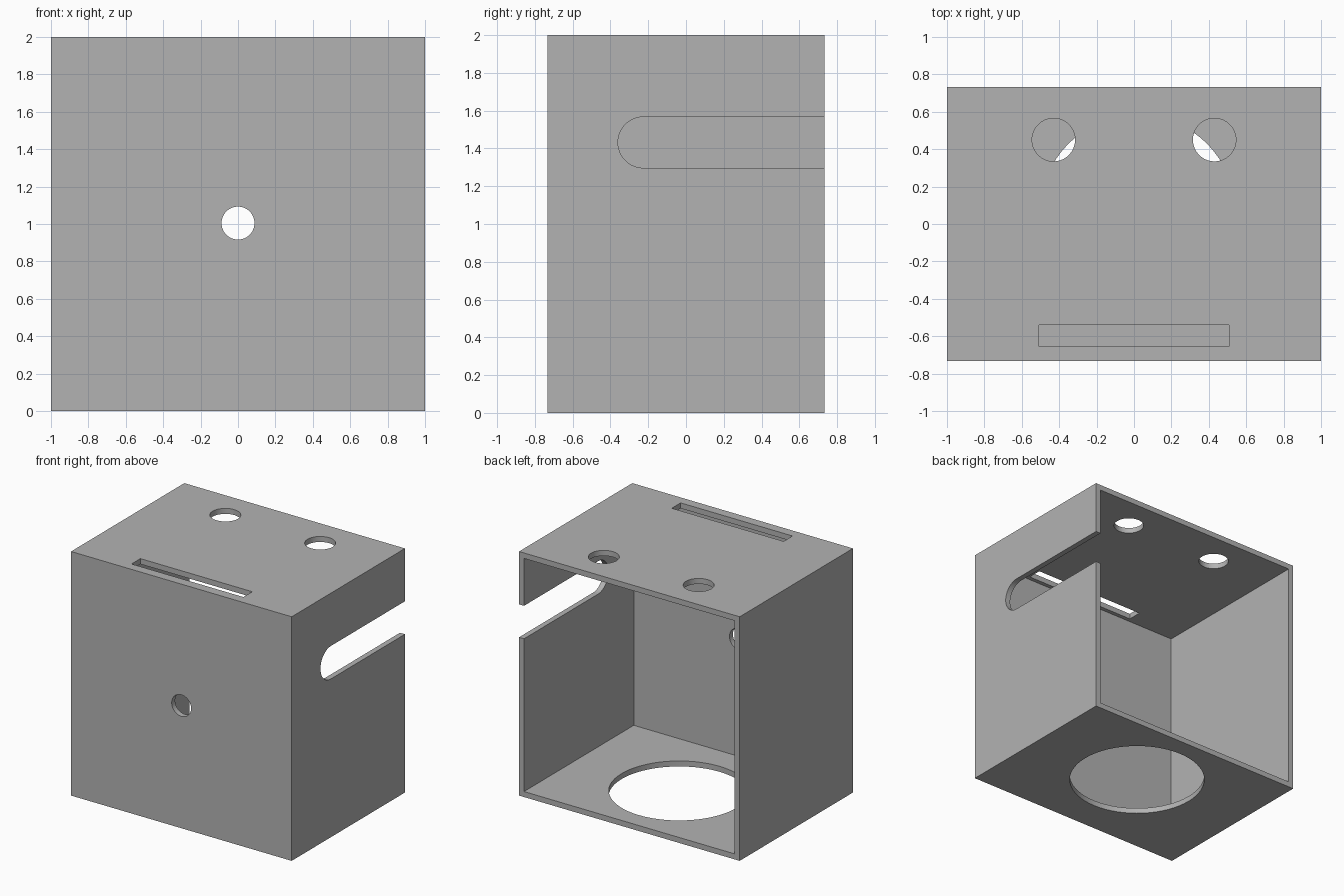
import bpy
import bmesh
from math import radians
from mathutils import Matrix, Vector

W, D, H = 2.0, 1.466, 2.0   # outer size
T = 0.045                   # wall thickness
R_SLOT = 0.135

default = bpy.data.objects.get("Cube")
if default:
    bpy.data.objects.remove(default)

grey = bpy.data.materials.new("plain grey")
grey.use_nodes = True
colour = (0.45, 0.45, 0.45, 1)
grey.diffuse_color = colour
grey.node_tree.nodes["Principled BSDF"].inputs["Base Color"].default_value = colour


def finish(name, bm):
    mesh = bpy.data.meshes.new(name)
    bm.to_mesh(mesh)
    bm.free()
    mesh.materials.append(grey)
    obj = bpy.data.objects.new(name, mesh)
    bpy.context.collection.objects.link(obj)
    return obj


def box(name, low, high):
    low, high = Vector(low), Vector(high)
    bm = bmesh.new()
    matrix = Matrix.Translation((low + high) / 2) @ Matrix.Diagonal((*(high - low), 1))
    bmesh.ops.create_cube(bm, size=1, matrix=matrix)
    return finish(name, bm)


def cylinder(name, centre, radius, axis="Z", length=0.3):
    turn = {"X": Matrix.Rotation(radians(90), 4, "Y"),
            "Y": Matrix.Rotation(radians(90), 4, "X"),
            "Z": Matrix.Identity(4)}[axis]
    bm = bmesh.new()
    bmesh.ops.create_cone(bm, cap_ends=True, segments=64, radius1=radius, radius2=radius,
                          depth=length, matrix=Matrix.Translation(centre) @ turn)
    return finish(name, bm)


# Outer block, then every opening is cut from it
housing = box("housing", (-W / 2, -D / 2, 0), (W / 2, D / 2, H))
cutters = [
    # Hollow inside, open at the back
    box("cavity", (-W / 2 + T, -D / 2 + T, T), (W / 2 - T, D, H - T)),
    # Long slot in the top
    box("top_slot", (-0.507, -0.655, H - 0.2), (0.507, -0.54, H + 0.2)),
    # Small hole in the front, large hole in the floor
    cylinder("front_hole", (0, -D / 2, 1.005), 0.088, "Y"),
    cylinder("floor_hole", (0.02, 0.06, 0), 0.523),
    # Round-ended slot in the left wall, open at the back
    cylinder("side_slot_end", (W / 2, -0.225, 1.432), R_SLOT, "X"),
    box("side_slot", (W / 2 - 0.15, -0.225, 1.432 - R_SLOT),
        (W / 2 + 0.15, D, 1.432 + R_SLOT)),
]
# Pair of round holes in the top
for side in (-1, 1):
    cutters.append(cylinder("top_hole", (side * 0.43, 0.45, H), 0.115))

for cutter in cutters:
    cutter.hide_render = True
    cut = housing.modifiers.new(cutter.name, "BOOLEAN")
    cut.operation = "DIFFERENCE"
    cut.solver = "EXACT"
    cut.object = cutter

# Apply the cuts and drop the cutters
bpy.context.view_layer.update()
evaluated = housing.evaluated_get(bpy.context.evaluated_depsgraph_get())
result = bpy.data.meshes.new_from_object(evaluated)
housing.modifiers.clear()
housing.data = result
result.name = "housing"
for cutter in cutters:
    bpy.data.objects.remove(cutter)

# Smooth hole walls, sharp edges
bpy.ops.object.select_all(action="DESELECT")
housing.select_set(True)
bpy.context.view_layer.objects.active = housing
bpy.ops.object.shade_smooth_by_angle(angle=radians(30))
